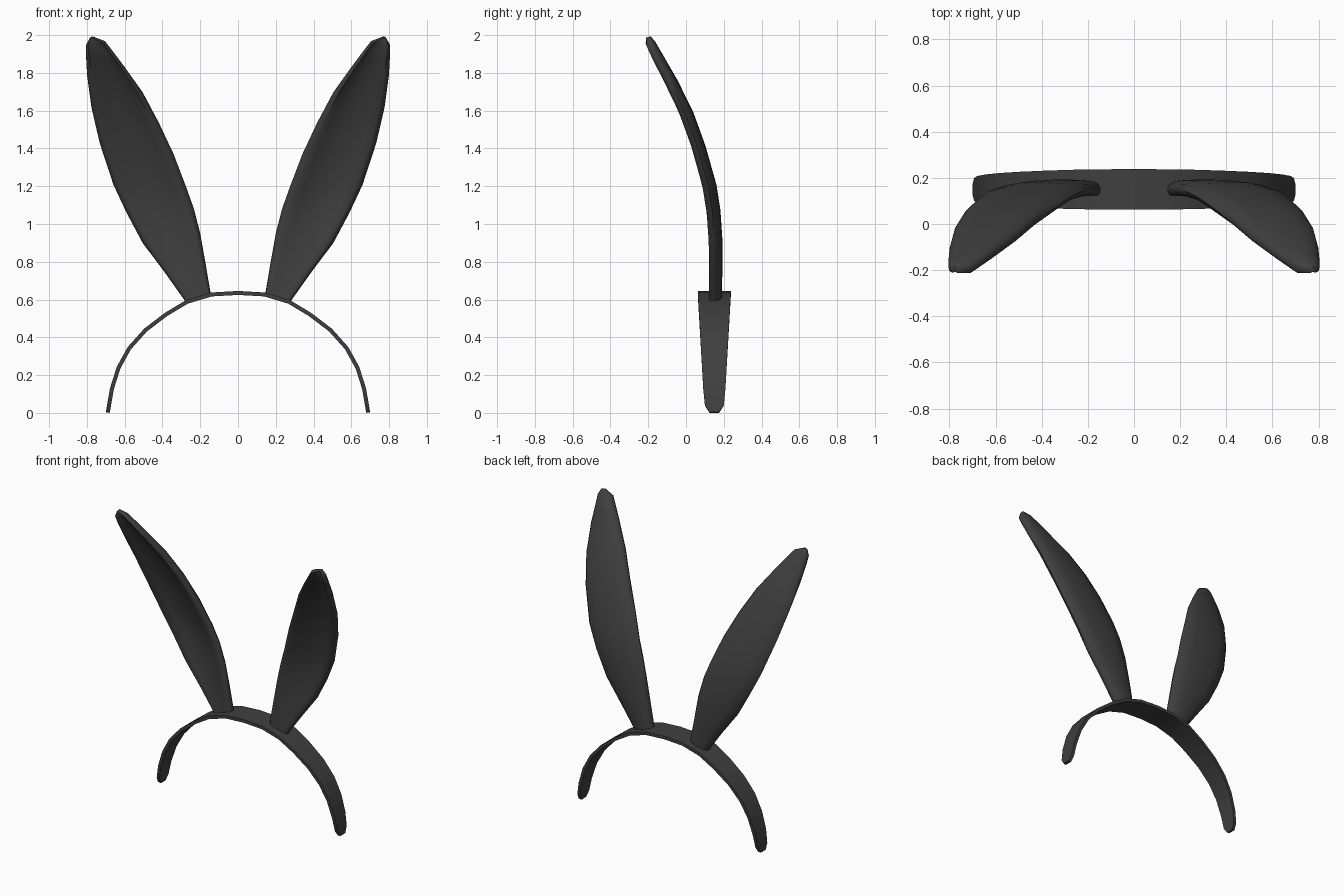
import bpy, bmesh, math
from mathutils import Vector

if "Cube" in bpy.data.objects:
    bpy.data.objects.remove(bpy.data.objects["Cube"])

mat = bpy.data.materials.new("charcoal grey")
mat.diffuse_color = (0.05, 0.05, 0.05, 1)
mat.use_nodes = True
mat.node_tree.nodes["Principled BSDF"].inputs["Base Color"].default_value = mat.diffuse_color


def lerp_table(table, z):
    """Piecewise linear lookup in a list of (key, value)."""
    for (a, va), (b, vb) in zip(table, table[1:]):
        if z <= b:
            return va + (vb - va) * (z - a) / (b - a)
    return table[-1][1]


def loft(name, rings, angle):
    """Skin closed rings of points and cap both ends."""
    bm = bmesh.new()
    rows = [[bm.verts.new(p) for p in ring] for ring in rings]
    n = len(rows[0])
    for a, b in zip(rows, rows[1:]):
        for i in range(n):
            j = (i + 1) % n
            bm.faces.new((a[i], a[j], b[j], b[i]))
    bm.faces.new(rows[0])
    bm.faces.new(rows[-1])
    bmesh.ops.recalc_face_normals(bm, faces=bm.faces)
    mesh = bpy.data.meshes.new(name)
    bm.to_mesh(mesh)
    bm.free()
    mesh.materials.append(mat)
    obj = bpy.data.objects.new(name, mesh)
    bpy.context.collection.objects.link(obj)
    bpy.ops.object.select_all(action='DESELECT')
    obj.select_set(True)
    bpy.context.view_layer.objects.active = obj
    bpy.ops.object.shade_smooth_by_angle(angle=math.radians(angle))
    return obj


# Headband: an arch of flat strip, narrowing towards rounded tips
half = [(0.14, 0.627), (0.27, 0.588), (0.38, 0.522), (0.49, 0.438), (0.575, 0.343),
        (0.632, 0.24), (0.667, 0.13), (0.683, 0.04), (0.689, 0.002)]
arch = [(-x, z) for x, z in reversed(half)] + [(0, 0.635)] + half
WIDTH = [(0, 0.024), (0.04, 0.05), (0.1, 0.057), (0.64, 0.088)]
rings = []
for i, (x, z) in enumerate(arch):
    a, b = arch[max(i - 1, 0)], arch[min(i + 1, len(arch) - 1)]
    nrm = Vector((-(b[1] - a[1]), 0, b[0] - a[0])).normalized() * 0.0105
    w = lerp_table(WIDTH, z)
    c = Vector((x, 0.15, z))
    rings.append([c + nrm * s + Vector((0, w * t, 0))
                  for s, t in ((-1, -1), (1, -1), (1, 1), (-1, 1))])
loft("headband", rings, 40)

# Ears: inner edge x, z, outer edge x, z, half thickness for each row
EAR = [(0.142, 0.615, 0.275, 0.585, 0.034), (0.168, 0.77, 0.385, 0.74, 0.036),
       (0.200, 0.95, 0.505, 0.90, 0.037), (0.233, 1.08, 0.590, 1.06, 0.038),
       (0.272, 1.19, 0.660, 1.21, 0.038), (0.340, 1.37, 0.732, 1.43, 0.037),
       (0.420, 1.54, 0.776, 1.62, 0.036), (0.505, 1.70, 0.799, 1.79, 0.034),
       (0.605, 1.84, 0.805, 1.90, 0.030), (0.700, 1.965, 0.804, 1.95, 0.026),
       (0.765, 1.99, 0.785, 1.985, 0.014)]
# Backward position of the ear against height
BEND = [(0.5, 0.155), (0.8, 0.157), (1.0, 0.154), (1.2, 0.127), (1.4, 0.070),
        (1.6, 0.000), (1.8, -0.103), (2.0, -0.215)]
# Cross-section: position across, depth (negative is the front), dish depth
SECTION = [(-1, -0.15, 0), (-0.94, -0.7, 0), (-0.82, -0.95, 0), (-0.6, -1, 0.55),
           (0, -1, 0.95), (0.6, -1, 0.55), (0.82, -0.95, 0), (0.94, -0.7, 0),
           (1, -0.15, 0), (0.88, 0.5, 0), (0.5, 0.88, 0), (0, 1, 0),
           (-0.5, 0.88, 0), (-0.88, 0.5, 0)]


def bend(z):
    return sum(lerp_table(BEND, z + d) for d in (-0.06, 0, 0.06)) / 3


for side, label in ((-1, "left_ear"), (1, "right_ear")):
    rings = []
    for k, (xi, zi, xo, zo, t) in enumerate(EAR):
        dish = min(1, k / 3) if k < len(EAR) - 2 else 0.4
        ring = []
        for u, d, f in SECTION:
            s = (u + 1) / 2
            x, z = xi + (xo - xi) * s, zi + (zo - zi) * s
            slope = (bend(z + 0.03) - bend(z - 0.03)) / 0.06
            nrm = Vector((0, 1, -slope)).normalized()
            p = Vector((x, bend(z), z)) + nrm * t * (d + f * dish)
            ring.append((side * p.x, p.y, p.z))
        rings.append(ring)
    loft(label, rings, 60)
